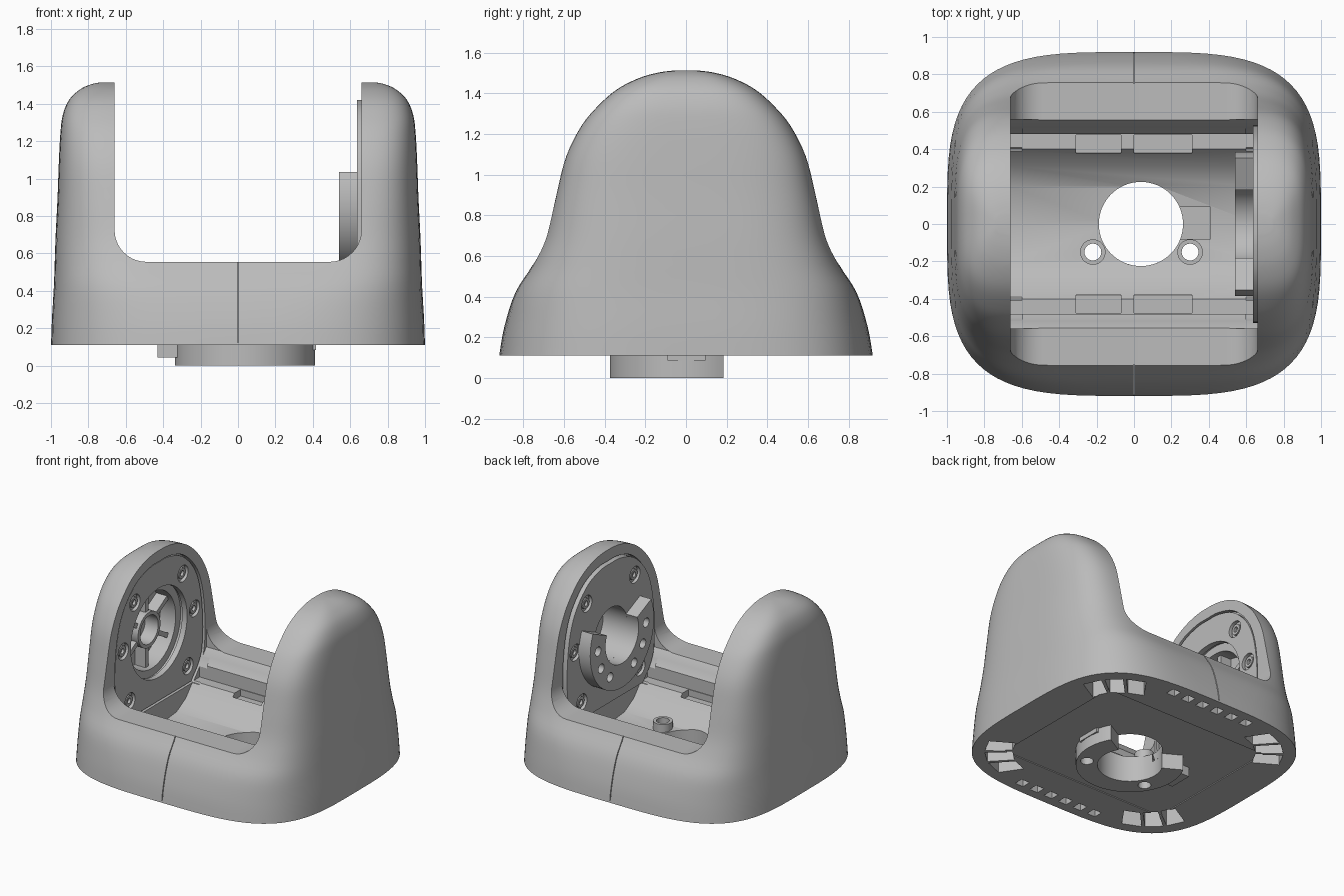
import bpy, bmesh, math
from math import sin, cos, radians, pi

cube = bpy.data.objects.get("Cube")
if cube:
    bpy.data.objects.remove(cube)

grey = bpy.data.materials.new("satin_grey")
grey.use_nodes = True
COLOR = (0.5, 0.5, 0.5, 1)
grey.diffuse_color = COLOR
grey.node_tree.nodes["Principled BSDF"].inputs["Base Color"].default_value = COLOR

INNER = 0.66    # inner face of each arm
AXIS = 0.88     # height of the tilt axis
POWER = 3.6     # squareness of the body section


def finish(name, bm):
    bmesh.ops.recalc_face_normals(bm, faces=bm.faces[:])
    mesh = bpy.data.meshes.new(name)
    bm.to_mesh(mesh)
    bm.free()
    ob = bpy.data.objects.new(name, mesh)
    bpy.context.scene.collection.objects.link(ob)
    mesh.materials.append(grey)
    return ob


def loft(name, rings, closed=False):
    """Skin equal loops of points; cap the ends unless the loops close up."""
    bm = bmesh.new()
    loops = [[bm.verts.new(p) for p in ring] for ring in rings]
    pairs = list(zip(loops, loops[1:])) + ([(loops[-1], loops[0])] if closed else [])
    for a, b in pairs:
        for i in range(len(a)):
            j = (i + 1) % len(a)
            bm.faces.new((a[i], a[j], b[j], b[i]))
    if not closed:
        bm.faces.new(loops[0])
        bm.faces.new(loops[-1])
    return finish(name, bm)


def place(axis, p, t):
    return {"x": (t, p[0], p[1]), "y": (p[0], t, p[1]), "z": (p[0], p[1], t)}[axis]


def prism(name, pts, axis, lo, hi):
    return loft(name, [[place(axis, p, t) for p in pts] for t in (lo, hi)])


def box(name, x, y, z):
    return prism(name, [(x[0], y[0]), (x[1], y[0]), (x[1], y[1]), (x[0], y[1])], "z", *z)


def arc(center, r, start, end, steps):
    angles = [radians(start + (end - start) * i / steps) for i in range(steps + 1)]
    return [(center[0] + r * cos(t), center[1] + r * sin(t)) for t in angles]


def rod(name, axis, center, r, lo, hi, sides=40):
    return prism(name, arc(center, r, 0, 360, sides)[:-1], axis, lo, hi)


def tube(name, axis, center, r_out, r_in, lo, hi, sides=40):
    corners = [(r_out, lo), (r_out, hi), (r_in, hi), (r_in, lo)]
    return loft(name, [[place(axis, p, t) for p in arc(center, r, 0, 360, sides)[:-1]]
                       for r, t in corners], closed=True)


def sector(name, axis, center, r_out, r_in, start, end, lo, hi):
    pts = arc(center, r_out, start, end, 48) + arc(center, r_in, end, start, 48)
    return prism(name, pts, axis, lo, hi)


def smooth_path(keys, steps=4):
    """Catmull-Rom through tuples of any length."""
    out = []
    for i in range(len(keys) - 1):
        p0, p1, p2, p3 = (keys[max(0, min(len(keys) - 1, i + k))] for k in (-1, 0, 1, 2))
        for s in range(steps):
            t = s / steps
            out.append(tuple(0.5 * (2 * b + (c - a) * t + (2 * a - 5 * b + 4 * c - d) * t * t
                                    + (3 * b - a - 3 * c + d) * t ** 3)
                             for a, b, c, d in zip(p0, p1, p2, p3)))
    return out + [keys[-1]]


def mirrored(half):
    """Close a right-hand outline, leaving any point on the centre single."""
    return half + [(-u, v) for u, v in reversed(half) if u > 0]


def cut(target, cutters):
    for c in cutters:
        c.hide_render = True
        mod = target.modifiers.new(c.name, "BOOLEAN")
        mod.operation, mod.solver, mod.object = "DIFFERENCE", "EXACT", c
    bpy.context.view_layer.update()
    done = target.evaluated_get(bpy.context.evaluated_depsgraph_get())
    mesh = bpy.data.meshes.new_from_object(done)
    target.modifiers.clear()
    target.data = mesh
    mesh.materials.clear()
    mesh.materials.append(grey)
    for c in cutters:
        bpy.data.objects.remove(c)


def squircle(t, a, b, c=0.0):
    u, v = cos(t), sin(t)
    e = 2 / POWER
    return (math.copysign(c + (a - c) * abs(u) ** e, u), math.copysign(b * abs(v) ** e, v))


# Body: height, half depth at the arm face, half width, straight half length
levels = smooth_path([
    (0.11, 0.857, 1.0, 0), (0.25, 0.839, 0.995, 0.05), (0.42, 0.804, 0.985, 0.2),
    (0.56, 0.737, 0.98, 0.36), (0.70, 0.684, 0.975, 0.45), (0.90, 0.638, 0.965, 0.52),
    (1.09, 0.59, 0.958, 0.56), (1.24, 0.515, 0.95, 0.58), (1.34, 0.432, 0.937, 0.59),
    (1.42, 0.34, 0.904, 0.6), (1.475, 0.233, 0.848, 0.6), (1.503, 0.135, 0.79, 0.6),
    (1.514, 0.05, 0.74, 0.6)])
rings = []
for z, depth, a, c in levels:
    c = max(c, 0)
    b = depth / (1 - ((INNER - c) / (a - c)) ** POWER) ** (1 / POWER)
    rings.append([(*squircle(2 * pi * (i + 0.5) / 88, a, b, c), z) for i in range(88)])
body = loft("body", rings)

# Saddle opening between the arms, and the tub below it
cuts = [prism("saddle", mirrored(arc((0.49, 0.725), 0.17, -90, 0, 10) + [(INNER, 2)]),
              "y", -1.3, 1.3),
        prism("tub", mirrored([(0, 0.18), (0.2, 0.2), (0.31, 0.26), (0.40, 0.36), (0.48, 0.36),
                               (0.48, 0.46), (0.56, 0.56), (0.56, 0.8)]), "x", -INNER, INNER)]

# Floor openings and bolt holes
HOLE = (0.037, 0)
BOLTS = [(-0.22, -0.15), (0.30, -0.15)]
cuts += [rod("floor_hole", "z", HOLE, 0.225, 0, 0.5, 64),
         box("floor_slot", (0.2, 0.41), (-0.08, 0.09), (0, 0.4))]
cuts += [rod("bolt_hole", "z", p, 0.045, 0, 0.5) for p in BOLTS]

# Seams, ledge pockets and underside edge pockets on front and back walls
for s in (-1, 1):
    cuts.append(box("seam", (-0.003, 0.003), sorted((s * 0.75, s * 1.1)), (0.125, 0.7)))
    for x in ((-0.31, -0.07), (0, 0.31)):
        cuts.append(box("ledge_pocket", x, sorted((s * 0.38, s * 0.475)), (0.31, 0.4)))
    for k in range(-3, 3):
        mid = (k + 0.5) * 0.13
        cuts.append(box("edge_pocket", (mid - 0.035, mid + 0.035),
                        sorted((s * 0.78, s * 0.85)), (0, 0.2)))

# Underside cover and corner pockets
cuts.append(box("cover_recess", (-0.7, 0.7), (-0.56, 0.56), (0, 0.117)))
for quarter in range(4):
    for start in (23, 38, 53):
        t0, t1 = (radians(start + d + 90 * quarter) for d in (0, 12.5))
        pts = [squircle(t, k, 0.92 * k)
               for t, k in ((t0, 0.92), (t1, 0.92), (t1, 0.75), (t0, 0.75))]
        cuts.append(prism("corner_pocket", pts, "z", 0, 0.28))

# Arm recesses
arch = mirrored(smooth_path([(0.40, 0.35), (0.50, 0.47), (0.54, 0.6), (0.54, 0.85), (0.50, 1.08),
                             (0.42, 1.24), (0.28, 1.37), (0.12, 1.425), (0, 1.43)]))
plate_outline = [(u * 0.97, 0.9 + (v - 0.9) * 0.98) for u, v in arch]
SCREWS = [(s * y, z) for s in (-1, 1) for y, z in ((0.29, 1.22), (0.43, 0.9), (0.35, 0.49))]
CENTER = (0, AXIS)
cuts += [prism("right_recess", arch, "x", -0.70, -0.6),
         prism("left_recess", arch, "x", 0.6, 0.70),
         rod("hub_pocket", "x", CENTER, 0.35, -0.86, -0.6, 64),
         rod("drive_pocket", "x", CENTER, 0.2, 0.6, 0.84, 48)]
cut(body, cuts)

# Right arm: cover plate with spoked hub
right_plate = prism("right_plate", plate_outline, "x", -0.71, -0.668)
cut(right_plate, [rod("plate_hole", "x", CENTER, 0.34, -0.8, -0.6, 64)]
    + [rod("screw_seat", "x", p, 0.062, -0.695, -0.6) for p in SCREWS])
tube("hub_rim", "x", CENTER, 0.35, 0.29, -0.87, -0.73, 64)
tube("hub_sleeve", "x", CENTER, 0.135, 0.108, -0.87, -0.75)
for k in range(6):
    t = radians(60 * k + 30)
    d, n = (cos(t), sin(t)), (-sin(t) * 0.018, cos(t) * 0.018)
    pts = [(d[0] * r + n[0] * w, AXIS + d[1] * r + n[1] * w)
           for r, w in ((0.125, -1), (0.3, -1), (0.3, 1), (0.125, 1))]
    prism("hub_spoke", pts, "x", -0.87, -0.77)

# Left arm: cover plate with open bracket ring
left_plate = prism("left_plate", plate_outline, "x", 0.635, 0.71)
cut(left_plate, [rod("plate_hole", "x", CENTER, 0.2, 0.5, 0.8, 48)]
    + [rod("screw_seat", "x", p, 0.062, 0.5, 0.66) for p in SCREWS])
bracket = sector("drive_bracket", "x", CENTER, 0.385, 0.2, 156, 384, 0.54, 0.64)
cut(bracket, [rod("bracket_hole", "x", arc(CENTER, 0.29, a, a, 1)[0], 0.035, 0.5, 0.63, 20)
              for a in (180, 210, 240, 300, 330, 360)])

# Screw sockets on both plates
for p in SCREWS:
    tube("right_screw", "x", p, 0.04, 0.02, -0.70, -0.675, 20)
    tube("left_screw", "x", p, 0.04, 0.02, 0.642, 0.665, 20)

# Mounting flange under the floor, bolt bosses and locating tabs
flange = sector("mount_flange", "z", HOLE, 0.375, 0.225, 150.5, 389.5, 0, 0.122)
cut(flange, [rod("flange_hole", "z", p, 0.045, -0.1, 0.3) for p in BOLTS])
for p in BOLTS:
    tube("bolt_boss", "z", p, 0.068, 0.045, 0.13, 0.25)
box("right_tab", (-0.43, -0.32), (-0.1, 0.08), (0.045, 0.125))
box("left_tab", (0.35, 0.417), (-0.09, 0.095), (0.085, 0.123))

# Smooth curved surfaces and keep the crisp edges
for ob in bpy.context.scene.objects:
    if ob.type == "MESH" and ob.data.materials and ob.data.materials[0] == grey:
        bpy.ops.object.select_all(action="DESELECT")
        ob.select_set(True)
        bpy.context.view_layer.objects.active = ob
        bpy.ops.object.shade_smooth_by_angle(angle=radians(30))
